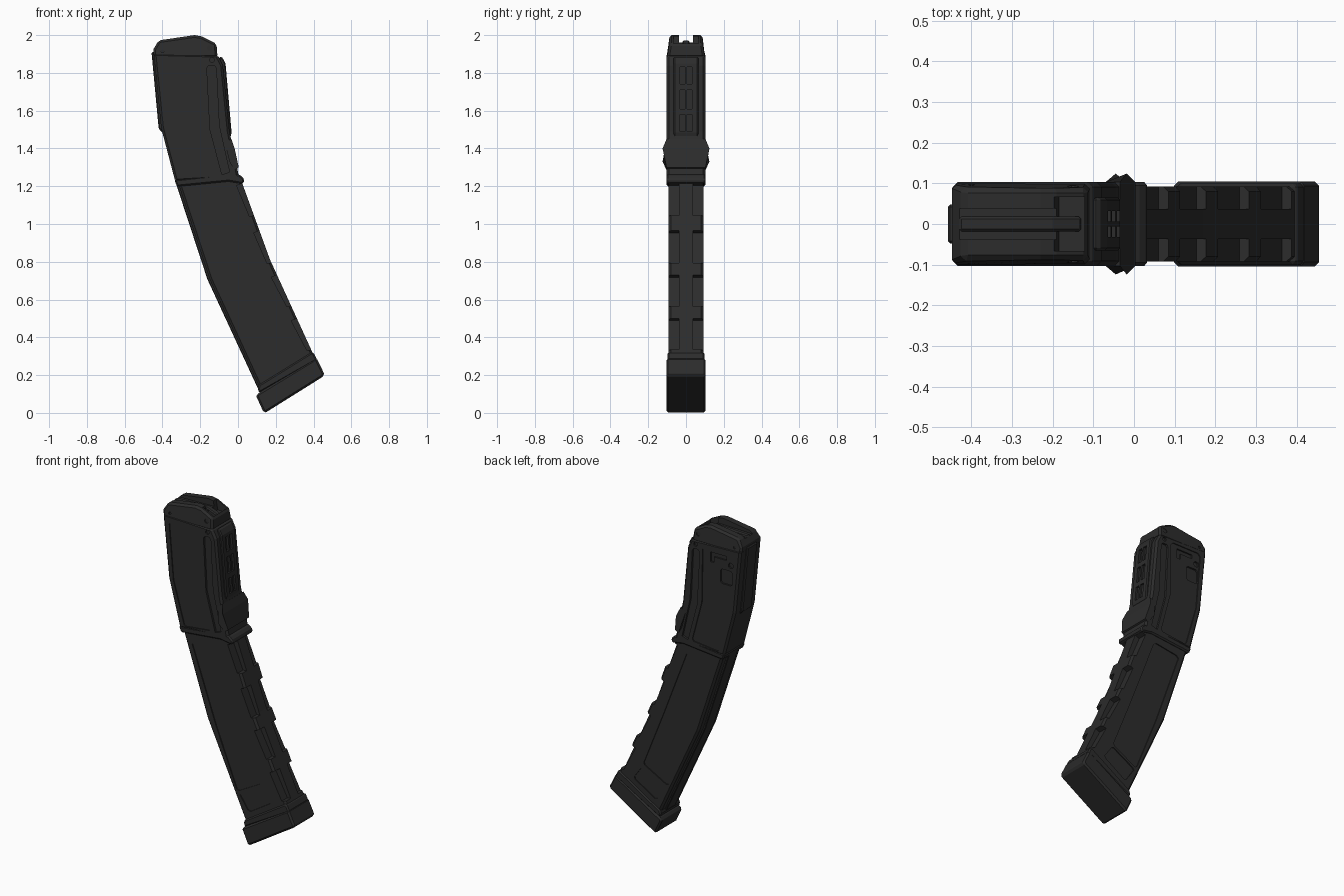
import bpy, bmesh, math

mat = bpy.data.materials.new("charcoal_polymer")
mat.diffuse_color = (0.025, 0.025, 0.025, 1)


def prisms(name, parts):
    """One object from several x-z outlines, each extruded from y0 to y1."""
    bm = bmesh.new()
    for pts, y0, y1 in parts:
        a = [bm.verts.new((x, y0, z)) for x, z in pts]
        b = [bm.verts.new((x, y1, z)) for x, z in pts]
        bm.faces.new(a)
        bm.faces.new(b[::-1])
        for i in range(len(pts)):
            j = (i + 1) % len(pts)
            bm.faces.new((a[i], b[i], b[j], a[j]))
    bmesh.ops.recalc_face_normals(bm, faces=bm.faces)
    me = bpy.data.meshes.new(name)
    bm.to_mesh(me)
    bm.free()
    me.materials.append(mat)
    ob = bpy.data.objects.new(name, me)
    bpy.context.collection.objects.link(ob)
    return ob


def apply(ob, mod):
    bpy.context.view_layer.objects.active = ob
    bpy.ops.object.modifier_apply(modifier=mod.name)


def bevel(ob, width):
    m = ob.modifiers.new("bevel", 'BEVEL')
    m.width, m.segments, m.limit_method = width, 1, 'ANGLE'
    m.angle_limit = math.radians(35)
    apply(ob, m)
    return ob


def slab(name, pts, half, width=0.01):
    return bevel(prisms(name, [(pts, -half, half)]), width)


def cut(ob, parts):
    c = prisms("cutter", parts)
    c.hide_render = True
    m = ob.modifiers.new("cut", 'BOOLEAN')
    m.operation, m.object, m.solver = 'DIFFERENCE', c, 'EXACT'
    apply(ob, m)
    bpy.data.objects.remove(c)


def both(pts, y0, y1):
    return [(pts, y0, y1), (pts, -y1, -y0)]


def circle(x, z, r, n=10):
    return [(x + r * math.cos(2 * math.pi * i / n), z + r * math.sin(2 * math.pi * i / n)) for i in range(n)]


def edge_box(line, z0, z1, depth, skew=0.0):
    """Outline hugging a slanted edge between two heights, reaching depth inward."""
    def at(z):
        for (xa, za), (xb, zb) in zip(line, line[1:]):
            if zb <= z <= za:
                return xa + (xb - xa) * (za - z) / (za - zb)
    a, b = at(z1), at(z0)
    return [(a - depth, z1 - skew), (a + 0.05, z1 + 0.02), (b + 0.05, z0 + 0.02), (b - depth, z0 + skew)]


# lower body with side panels and notched front corners
lower_edge = [(0.01, 1.25), (0.17, 0.81), (0.44, 0.22)]
lower = slab("lower_body", lower_edge + [(0.13, 0.10), (-0.15, 0.707), (-0.32, 1.225)], 0.092, 0.012)
long_panel = [(-0.25, 1.14), (-0.235, 1.155), (-0.085, 1.178), (-0.068, 1.165), (0.087, 0.76),
              (0.225, 0.415), (0.22, 0.40), (0.07, 0.318), (0.055, 0.325), (-0.087, 0.68)]
small_panel = [(0.077, 0.295), (0.09, 0.31), (0.225, 0.385), (0.24, 0.38), (0.29, 0.31),
               (0.285, 0.295), (0.15, 0.21), (0.132, 0.215)]
cuts = both(long_panel, 0.086, 0.2) + both(small_panel, 0.086, 0.2)
for z0, z1 in [(1.03, 1.215), (0.78, 0.965), (0.55, 0.73), (0.32, 0.50)]:
    cuts += both(edge_box(lower_edge, z0, z1, 0.03, 0.012), 0.037, 0.2)
cut(lower, cuts)

# narrow spine along the rear of the lower body
slab("rear_spine_lower", [(-0.332, 1.225), (-0.162, 0.707), (0.105, 0.13), (0.16, 0.13), (-0.1, 0.70),
                          (-0.28, 1.225)], 0.045, 0.004)

# upper body with panels, guide grooves and rivet dimples
upper = slab("upper_body", [(-0.447, 1.905), (-0.407, 1.51), (-0.332, 1.225), (0.006, 1.245), (-0.045, 1.49),
                            (-0.08, 1.84), (-0.108, 1.895)], 0.103, 0.012)
panel = [(-0.40, 1.85), (-0.385, 1.868), (-0.20, 1.868), (-0.185, 1.85), (-0.18, 1.52),
         (-0.115, 1.275), (-0.125, 1.263), (-0.285, 1.245), (-0.298, 1.252), (-0.372, 1.51)]
groove = [(-0.165, 1.825), (-0.155, 1.84), (-0.125, 1.84), (-0.115, 1.825), (-0.10, 1.52),
          (-0.045, 1.275), (-0.085, 1.262), (-0.148, 1.50)]
cuts = both(panel, 0.097, 0.2) + both(groove, 0.09, 0.2)
cuts += both(circle(-0.138, 1.868, 0.013), 0.092, 0.2)
cut(upper, cuts)

# witness window, hole and slot on the back face only
window = [(-0.385, 1.68), (-0.385, 1.75), (-0.375, 1.76), (-0.315, 1.76), (-0.305, 1.75), (-0.305, 1.68),
          (-0.315, 1.67), (-0.375, 1.67)]
slot = [(-0.345, 1.845), (-0.235, 1.845), (-0.235, 1.785), (-0.26, 1.785), (-0.26, 1.82), (-0.345, 1.82)]
cut(upper, [(window, 0.086, 0.2), (circle(-0.375, 1.795, 0.017), 0.086, 0.2), (slot, 0.088, 0.2)])

# rear rib of the upper body
slab("rear_rib_upper", [(-0.458, 1.91), (-0.42, 1.505), (-0.392, 1.475), (-0.36, 1.48), (-0.40, 1.91)], 0.048, 0.006)

# front rib with a ladder of slots
rib_edge = [(-0.066, 1.85), (-0.034, 1.485)]
rib = slab("front_rib", [(-0.10, 1.885), (-0.085, 1.885)] + rib_edge + [(-0.04, 1.46), (-0.09, 1.46)], 0.065, 0.006)
cuts = []
for z0, z1 in [(1.49, 1.58), (1.61, 1.71), (1.74, 1.83)]:
    box = edge_box(rib_edge, z0, z1, 0.014)
    box[1], box[2] = (box[1][0], z1), (box[2][0], z0)
    cuts += both(box, 0.006, 0.032)
cut(rib, cuts)

# side lugs above the joint
lug = prisms("side_lugs", [([(-0.07, 1.43), (-0.035, 1.45), (-0.018, 1.40), (0.004, 1.30), (-0.02, 1.285),
                             (-0.045, 1.33)], -0.124, 0.124)])
for v in lug.data.vertices:
    if v.co.z > 1.41 or v.co.z < 1.31:
        v.co.y *= 0.83

# collar where the two bodies meet
slab("joint_collar", [(-0.338, 1.235), (-0.04, 1.268), (0.008, 1.262), (0.034, 1.238), (0.028, 1.212),
                      (-0.05, 1.225), (-0.322, 1.198)], 0.103, 0.008)

# feed head with tapered lips and an open channel
head = prisms("feed_lips", [([(-0.448, 1.90), (-0.448, 1.925), (-0.42, 1.972), (-0.23, 2.0), (-0.19, 1.993),
                              (-0.114, 1.955), (-0.108, 1.88), (-0.44, 1.88)], -0.1, 0.1)])
for v in head.data.vertices:
    if v.co.z > 1.94:
        v.co.y *= 0.88
bevel(head, 0.012)
cut(head, [([(-0.47, 1.955), (-0.05, 1.965), (-0.05, 2.1), (-0.47, 2.1)], -0.038, 0.038)])
cut(head, [([(-0.215, 2.1), (-0.185, 1.93), (-0.122, 1.93), (-0.122, 2.1)], -0.066, 0.066)]
    + both(circle(-0.15, 1.932, 0.014), 0.088, 0.2) + both(circle(-0.40, 1.915, 0.008), 0.09, 0.2))

# follower ridge inside the channel
slab("follower", [(-0.43, 1.93), (-0.43, 1.962), (-0.20, 1.972), (-0.13, 1.945), (-0.13, 1.92)], 0.018, 0.006)

# floor plate and the flange above it
slab("floor_plate", [(0.137, 0.0), (0.15, 0.004), (0.455, 0.195), (0.455, 0.21), (0.415, 0.292), (0.10, 0.10),
                     (0.098, 0.085)], 0.104, 0.01)
slab("floor_flange", [(0.112, 0.105), (0.105, 0.13), (0.112, 0.15), (0.39, 0.322), (0.402, 0.315),
                      (0.42, 0.28)], 0.099, 0.008)
